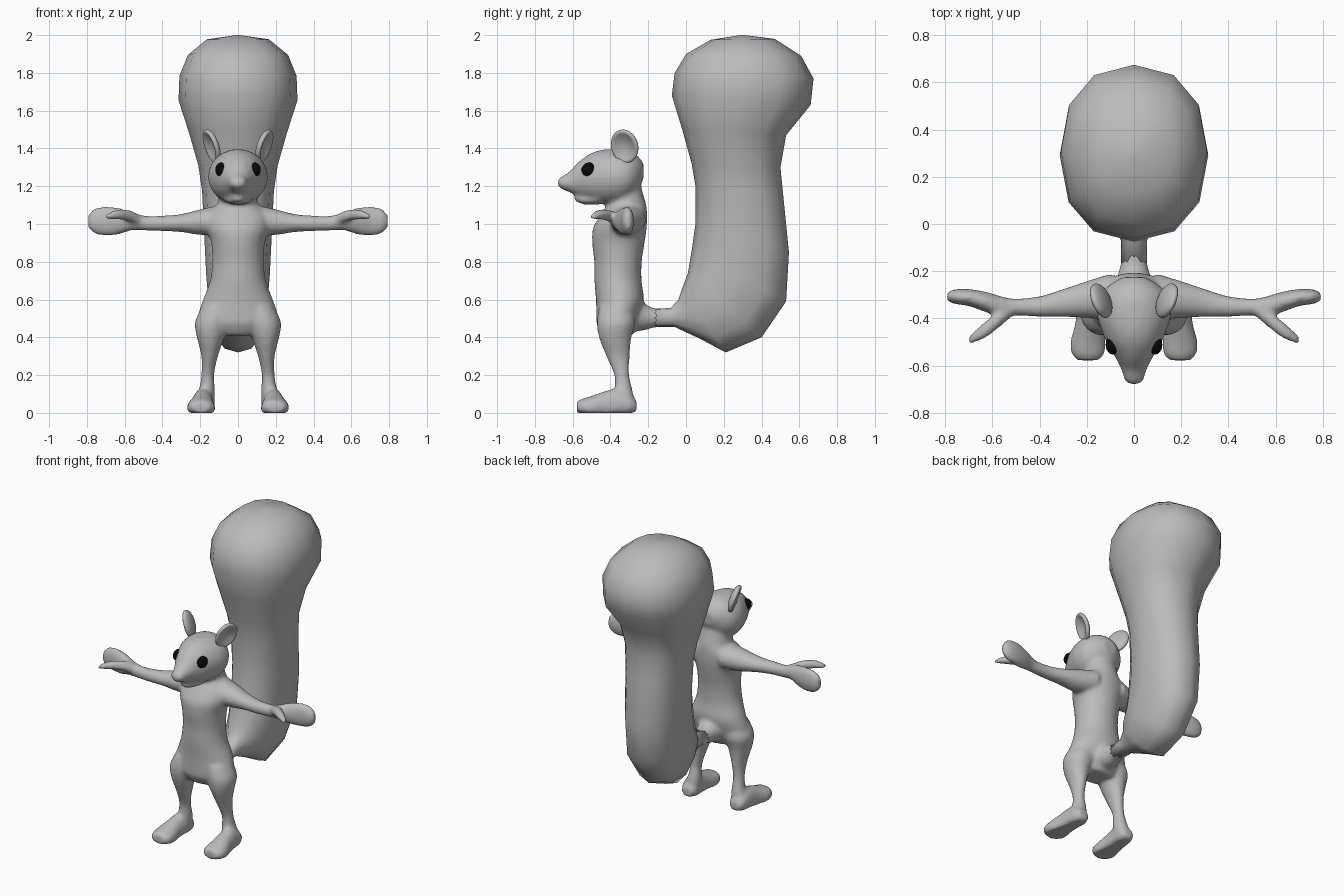
import bpy, bmesh
from math import sin, cos, tau, radians, copysign
from mathutils import Vector

cube = bpy.data.objects.get("Cube")
if cube:
    bpy.data.objects.remove(cube, do_unlink=True)


def material(name, colour):
    mat = bpy.data.materials.new(name)
    mat.use_nodes = True
    mat.diffuse_color = colour
    mat.node_tree.nodes["Principled BSDF"].inputs["Base Color"].default_value = colour
    return mat


GREY = material("fur grey", (0.5, 0.5, 0.5, 1))
BLACK = material("eye black", (0.003, 0.003, 0.003, 1))
AXES = {"X": ((0, 1, 0), (0, 0, 1)), "Y": ((1, 0, 0), (0, 0, 1)), "Z": ((1, 0, 0), (0, 1, 0))}


def make_object(name, bm, mat):
    bmesh.ops.recalc_face_normals(bm, faces=bm.faces)
    for face in bm.faces:
        face.smooth = True
    mesh = bpy.data.meshes.new(name)
    bm.to_mesh(mesh)
    bm.free()
    mesh.materials.append(mat)
    obj = bpy.data.objects.new(name, mesh)
    bpy.context.collection.objects.link(obj)
    return obj


def skin(bm, loops):
    """Bridge rings of points and cap both ends."""
    rows = [[bm.verts.new(p) for p in loop] for loop in loops]
    n = len(rows[0])
    for a, b in zip(rows, rows[1:]):
        for i in range(n):
            j = (i + 1) % n
            bm.faces.new((a[i], a[j], b[j], b[i]))
    bm.faces.new(rows[0])
    bm.faces.new(rows[-1])


def refine(rings, steps=4):
    """Smooth curve through the rings."""
    pts = [Vector(r) for r in rings]
    pts = [pts[0]] + pts + [pts[-1]]
    out = []
    for p, q, r, s in zip(pts, pts[1:], pts[2:], pts[3:]):
        for k in range(steps):
            t = k / steps
            out.append(q + (r - p) * t / 2 + (p - q * 2.5 + r * 2 - s / 2) * t**2
                       + ((q - r) * 3 + s - p) * t**3 / 2)
    return out + [pts[-1]]


def loft(bm, axis, rings, side=1, sides=24):
    """Rings are x, y, z and two radii, across the given axis."""
    u, v = map(Vector, AXES[axis])
    loops = []
    for x, y, z, a, b in refine(rings):
        loop = []
        for i in range(sides):
            p = Vector((x, y, z)) + u * a * cos(tau * i / sides) + v * b * sin(tau * i / sides)
            loop.append((p.x * side, p.y, max(p.z, 0)))
        loops.append(loop)
    skin(bm, loops)


TORSO = [(0, -.36, .41, .11, .08), (0, -.367, .47, .20, .105), (0, -.36, .52, .21, .115),
         (0, -.35, .6, .185, .127), (0, -.36, .7, .148, .125), (0, -.36, .8, .137, .126),
         (0, -.358, .9, .142, .139), (0, -.35, .98, .165, .142), (0, -.328, 1.05, .165, .122),
         (0, -.315, 1.1, .11, .105), (0, -.32, 1.17, .1, .09), (0, -.33, 1.25, .09, .08)]
TAIL_ROOT = [(0, -.3, .53, .11, .1), (0, -.23, .51, .075, .075), (0, -.17, .503, .057, .052),
             (0, -.1, .505, .052, .048)]
HEAD = [(0, -.68, 1.217, .02, .014), (0, -.66, 1.218, .042, .032), (0, -.62, 1.222, .053, .053),
        (0, -.57, 1.237, .077, .09), (0, -.51, 1.247, .112, .124), (0, -.45, 1.25, .138, .142),
        (0, -.38, 1.25, .158, .147), (0, -.31, 1.255, .148, .136), (0, -.26, 1.265, .107, .1),
        (0, -.225, 1.28, .045, .04)]
JAW = [(0, -.59, 1.137, .025, .014), (0, -.54, 1.128, .052, .024), (0, -.46, 1.132, .08, .03)]
ARM = [(.1, -.31, 1.02, .1, .08), (.2, -.32, 1.01, .078, .068), (.3, -.335, 1.005, .06, .048),
       (.4, -.35, 1.003, .044, .041), (.5, -.352, 1.005, .036, .04), (.56, -.35, 1.015, .043, .048),
       (.63, -.33, 1.015, .043, .07), (.7, -.312, 1.015, .036, .078), (.76, -.308, 1.015, .031, .066),
       (.792, -.308, 1.015, .018, .036)]
THUMB = [(.52, -.365, 1.02, .03, .03), (.58, -.41, 1.045, .036, .03), (.64, -.455, 1.05, .034, .027),
         (.7, -.492, 1.037, .018, .014)]
LEG = [(.11, -.37, .56, .08, .09), (.135, -.37, .48, .093, .102), (.145, -.375, .4, .073, .086),
       (.15, -.36, .3, .044, .062), (.16, -.34, .2, .034, .04), (.165, -.33, .12, .044, .047),
       (.18, -.32, .05, .055, .05)]
FOOT = [(.18, -.262, .035, .035, .03), (.18, -.3, .045, .056, .06), (.185, -.36, .045, .057, .085),
        (.19, -.43, .035, .061, .08), (.195, -.5, .025, .075, .065), (.195, -.55, .03, .07, .045),
        (.195, -.578, .03, .045, .03)]

# Body: limbs, trunk and head fused into one skin
bm = bmesh.new()
for axis, rings in (("Z", TORSO), ("Y", TAIL_ROOT), ("Y", HEAD), ("Y", JAW)):
    loft(bm, axis, rings)
for side in (1, -1):
    for axis, rings in (("X", ARM), ("X", THUMB), ("Z", LEG), ("Y", FOOT)):
        loft(bm, axis, rings, side)
body = make_object("body", bm, GREY)
fuse = body.modifiers.new("fuse", "REMESH")
fuse.mode = "VOXEL"
fuse.voxel_size = .012
fuse.use_smooth_shade = True
relax = body.modifiers.new("relax", "SMOOTH")
relax.factor = .5
relax.iterations = 6

# Tail: rings given by inner y z, outer y z and half width
TAIL = [(-.17, .55, -.17, .455, .055), (-.08, .556, -.06, .455, .055), (-.04, .6, .08, .39, .09),
        (-.02, .66, .21, .32, .13), (.01, .74, .4, .4, .155), (.03, .86, .53, .59, .168),
        (.05, 1, .545, .85, .178), (.05, 1.2, .515, 1.15, .19), (.03, 1.32, .5, 1.3, .21),
        (-.02, 1.5, .53, 1.47, .26), (-.075, 1.68, .66, 1.63, .315), (-.06, 1.8, .675, 1.77, .31),
        (0, 1.9, .61, 1.89, .265), (.13, 1.975, .47, 1.98, .165), (.29, 2, .31, 2, .01)]


def soft(v):
    return copysign(abs(v) ** .88, v)


bm = bmesh.new()
loops = []
for ya, za, yb, zb, w in TAIL:
    mid, half = Vector((0, ya + yb, za + zb)) / 2, Vector((0, yb - ya, zb - za)) / 2
    loops.append([mid + half * soft(cos(tau * i / 12)) + Vector((w, 0, 0)) * soft(sin(tau * i / 12))
                  for i in range(12)])
skin(bm, loops)
make_object("tail", bm, GREY)


def mirrored_ball(name, mat, place, scale, turn=(0, 0, 0), dent=0):
    bm = bmesh.new()
    bmesh.ops.create_uvsphere(bm, u_segments=32, v_segments=20, radius=1)
    for v in bm.verts:
        if v.co.x > 0:
            v.co.x -= dent * max(0, .8 - v.co.y**2 - v.co.z**2)
    for side, word in ((1, "left"), (-1, "right")):
        copy = bm.copy()
        obj = make_object(word + "_" + name, copy, mat)
        obj.location = (place[0] * side, place[1], place[2])
        obj.scale = (scale[0] * side, scale[1], scale[2])
        obj.rotation_euler = (0, radians(turn[1]) * side, radians(turn[2]) * side)
    bm.free()


# Cupped ears and dark eyes
mirrored_ball("ear", GREY, (.14, -.325, 1.412), (.032, .077, .092), (0, 18, -22), 1.6)
mirrored_ball("eye", BLACK, (.09, -.512, 1.287), (.03, .041, .038))
